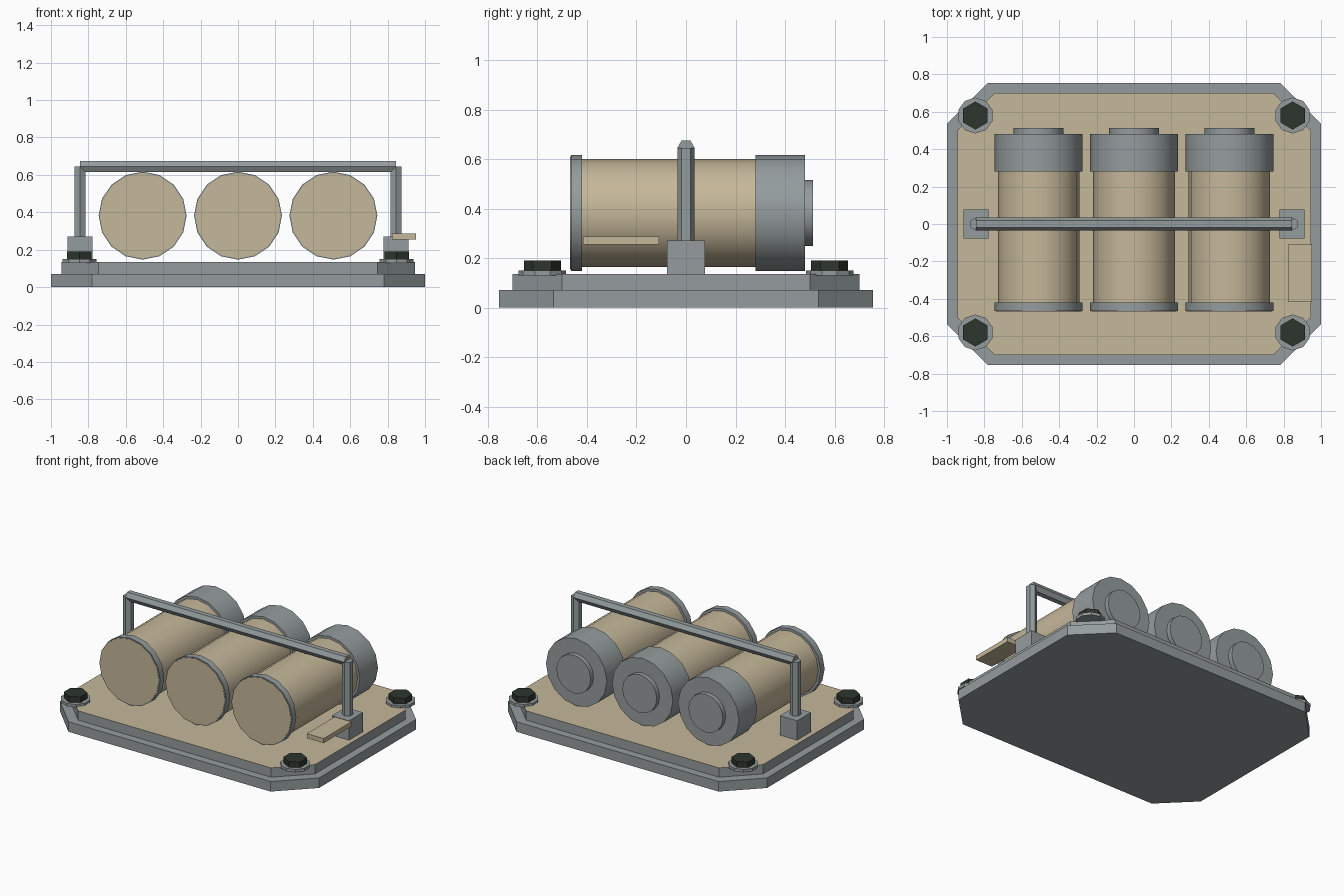
import bpy, bmesh, math
from mathutils import Matrix, Vector

cube = bpy.data.objects.get("Cube")
if cube:
    bpy.data.objects.remove(cube, do_unlink=True)


def material(name, rgb):
    m = bpy.data.materials.new(name)
    m.use_nodes = True
    m.diffuse_color = (*rgb, 1)
    m.node_tree.nodes["Principled BSDF"].inputs["Base Color"].default_value = (*rgb, 1)
    return m


GREY = material("steel grey", (0.30, 0.335, 0.34))
TAN = material("sand tan", (0.56, 0.475, 0.32))
DARK = material("dark green", (0.026, 0.036, 0.027))


def finish(name, bm, *mats):
    bmesh.ops.recalc_face_normals(bm, faces=bm.faces)
    mesh = bpy.data.meshes.new(name)
    bm.to_mesh(mesh)
    bm.free()
    for m in mats:
        mesh.materials.append(m)
    ob = bpy.data.objects.new(name, mesh)
    bpy.context.collection.objects.link(ob)
    return ob


def prism(name, sides, radius, start, end, mat, turn=0.0, smooth=False):
    """Closed cylinder between two points."""
    a, b = Vector(start), Vector(end)
    bm = bmesh.new()
    bmesh.ops.create_cone(bm, cap_ends=True, segments=sides, radius1=radius,
                          radius2=radius, depth=(b - a).length,
                          matrix=Matrix.Rotation(turn, 4, 'Z'))
    axis = (b - a).to_track_quat('Z', 'Y').to_matrix().to_4x4()
    bm.transform(Matrix.Translation((a + b) / 2) @ axis)
    ob = finish(name, bm, mat)
    if smooth:
        bpy.ops.object.select_all(action='DESELECT')
        bpy.context.view_layer.objects.active = ob
        ob.select_set(True)
        bpy.ops.object.shade_smooth_by_angle(angle=math.radians(30))
    return ob


def box(name, centre, size, mat):
    bm = bmesh.new()
    bmesh.ops.create_cube(bm, size=1, matrix=Matrix.Translation(centre)
                          @ Matrix.Diagonal((*size, 1)))
    return finish(name, bm, mat)


def plate(name, hx, hy, cut, z0, z1, top_mat):
    """Rectangle with cut corners; its top face takes the second material."""
    corners = [(hx, cut - hy), (hx, hy - cut), (hx - cut, hy), (cut - hx, hy),
               (-hx, hy - cut), (-hx, cut - hy), (cut - hx, -hy), (hx - cut, -hy)]
    bm = bmesh.new()
    base = bm.faces.new([bm.verts.new((x, y, z0)) for x, y in corners])
    up = bmesh.ops.extrude_face_region(bm, geom=[base], use_keep_orig=True)["geom"]
    for v in up:
        if isinstance(v, bmesh.types.BMVert):
            v.co.z = z1
    for f in up:
        if isinstance(f, bmesh.types.BMFace):
            f.material_index = 1
    return finish(name, bm, GREY, top_mat)


# Stepped base
plate("base_flange", 1.0, 0.755, 0.22, 0, 0.07, GREY)
plate("base_deck", 0.945, 0.70, 0.20, 0.07, 0.135, TAN)

# Corner bolts on washers
for sx, side in ((-1, "right"), (1, "left")):
    for sy, end in ((-1, "front"), (1, "back")):
        x, y = 0.848 * sx, 0.58 * sy
        prism(f"{end}_{side}_washer", 10, 0.096, (x, y, 0.13), (x, y, 0.15), GREY)
        prism(f"{end}_{side}_bolt", 6, 0.075, (x, y, 0.15), (x, y, 0.19), DARK)

# Three canisters lying front to back
ZC = 0.382
for x, side in ((-0.51, "right"), (0, "middle"), (0.51, "left")):
    def drum(part, sides, r, y0, y1, mat):
        prism(f"{side}_{part}", sides, r, (x, y0, ZC), (x, y1, ZC), mat, smooth=True)
    drum("canister_body", 16, 0.218, -0.43, 0.30, TAN)
    drum("front_rim", 16, 0.235, -0.465, -0.42, GREY)
    drum("front_disc", 16, 0.228, -0.468, -0.46, TAN)
    drum("back_cap", 16, 0.235, 0.28, 0.48, GREY)
    drum("back_boss", 16, 0.133, 0.47, 0.512, GREY)

# Handle: six-sided posts and crossbar on blocks
for sx, side in ((-1, "right"), (1, "left")):
    x = 0.845 * sx
    box(f"{side}_handle_block", (x, 0, 0.2), (0.134, 0.154, 0.14), GREY)
    prism(f"{side}_handle_post", 6, 0.035, (x, 0, 0.25), (x, 0, 0.645), GREY)
bar = prism("handle_bar", 6, 0.035, (-0.845, 0, 0), (0.845, 0, 0), GREY)
# Put the bar's wide corners front and back, whatever its roll
if max(abs(v.co.z) for v in bar.data.vertices) > 0.033:
    bar.data.transform(Matrix.Rotation(math.radians(90), 4, 'X'))
bar.data.transform(Matrix.Translation((0, 0, 0.645)))

# Small shelf beside the left block
box("side_shelf", (0.888, -0.263, 0.271), (0.13, 0.307, 0.032), TAN)
